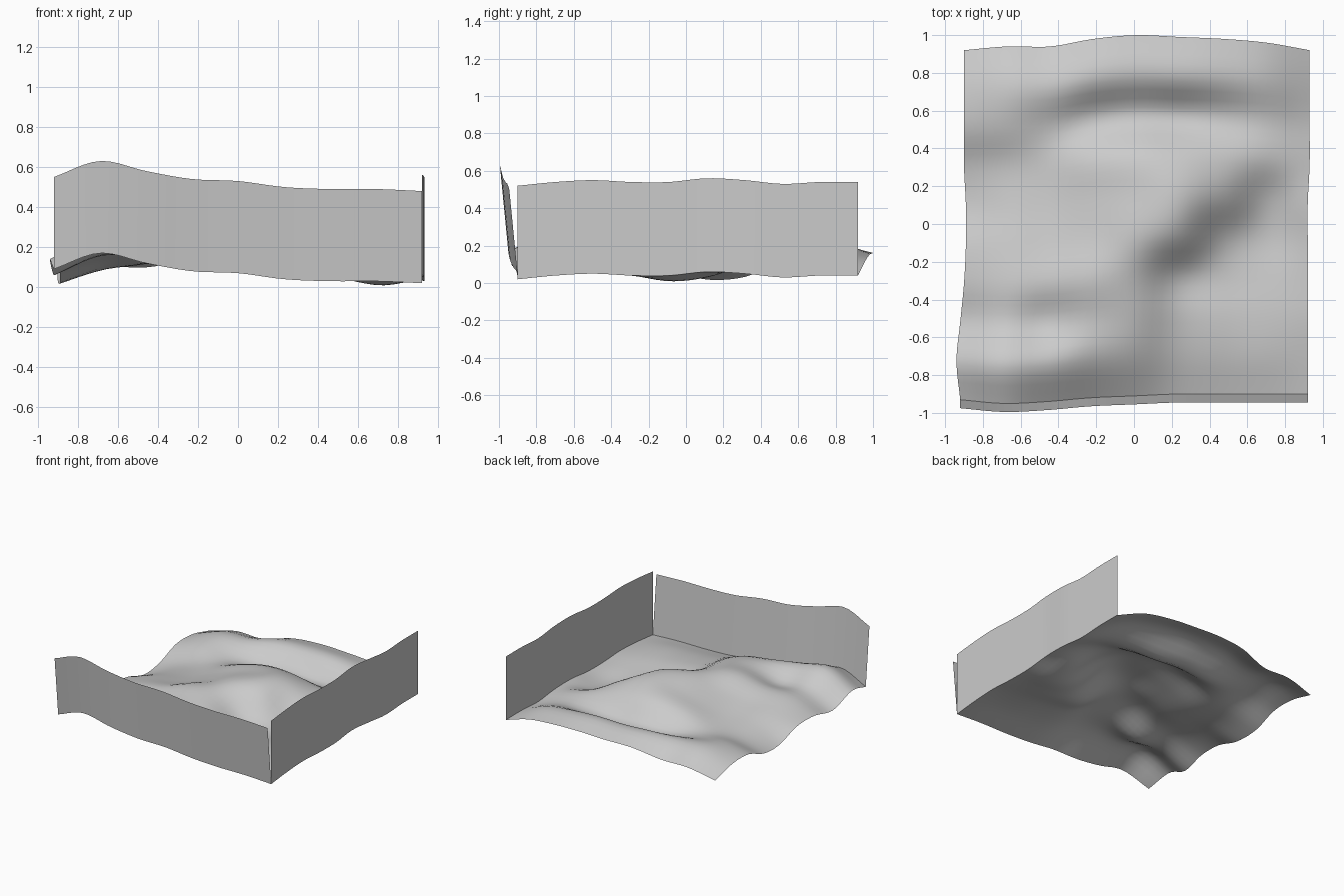
import bpy
import math
from mathutils import Vector

cube = bpy.data.objects.get("Cube")
if cube:
    bpy.data.objects.remove(cube, do_unlink=True)

COLS, ROWS = 38, 40

# Ground heights in hundredths, left to right, one row per step from front to back
HEIGHTS = [
    [9, 17, 12, 8, 7, 4, 3, 3, 2],
    [14, 25, 23, 21, 18, 10, 8, 7, 4],
    [6, 16, 15, 22, 22, 12, 9, 7, 5],
    [9, 17, 20, 26, 24, 11, 6, 4, 4],
    [8, 14, 16, 22, 28, 25, 8, 1, 4],
    [2, 10, 13, 20, 26, 28, 18, 4, 6],
    [3, 9, 12, 19, 23, 22, 17, 11, 5],
    [10, 15, 12, 9, 9, 8, 9, 9, 3],
    [10, 17, 18, 20, 20, 20, 18, 14, 4],
    [5, 10, 10, 15, 16, 16, 15, 12, 4],
]

# Wavy outline of the sheet, in hundredths
FRONT_Y = [-93, -95, -94, -92, -91, -90, -90, -90, -90]
BACK_Y = [92, 94, 94, 98, 100, 99, 98, 96, 92]
LEFT_X = [-92, -94, -92, -90, -89, -89, -90, -90, -90, -90]
RIGHT_X = [92, 92, 92, 92, 92, 92, 93, 93, 93, 93]


def spline(values, t):
    """Smooth curve through evenly spaced values, t from 0 to 1."""
    last = len(values) - 1
    i = min(int(t * last), last - 1)
    f = t * last - i
    b, c = values[i], values[i + 1]
    a = values[i - 1] if i > 0 else 2 * b - c
    d = values[i + 2] if i + 2 <= last else 2 * c - b
    return b + f / 2 * (c - a + f * (2 * a - 5 * b + 4 * c - d + f * (3 * (b - c) + d - a)))


def ground_point(u, v):
    left, right = spline(LEFT_X, v), spline(RIGHT_X, v)
    front, back = spline(FRONT_Y, u), spline(BACK_Y, u)
    z = spline([spline(row, u) for row in HEIGHTS], v)
    return Vector((left + (right - left) * u, front + (back - front) * v, max(z, 0))) / 100


def add_sheet(name, rows):
    """Join equal rows of points into a smooth sheet of quads."""
    n = len(rows[0])
    faces = [(j * n + i, j * n + i + 1, (j + 1) * n + i + 1, (j + 1) * n + i)
             for j in range(len(rows) - 1) for i in range(n - 1)]
    mesh = bpy.data.meshes.new(name)
    mesh.from_pydata([p for row in rows for p in row], [], faces)
    obj = bpy.data.objects.new(name, mesh)
    bpy.context.collection.objects.link(obj)
    bpy.ops.object.select_all(action='DESELECT')
    obj.select_set(True)
    bpy.context.view_layer.objects.active = obj
    bpy.ops.object.shade_smooth_by_angle(angle=math.radians(40))
    return obj


# Rolling ground
ground = [[ground_point(i / COLS, j / ROWS) for i in range(COLS + 1)]
          for j in range(ROWS + 1)]
add_sheet("rolling_ground", ground)

# Walls pulled up from the front and left edges of the ground
front_edge = ground[0]
add_sheet("front_wall", [front_edge, [p + Vector((0, -0.045, 0.46)) for p in front_edge]])
left_edge = [row[-1] for row in ground]
add_sheet("left_wall", [left_edge, [p + Vector((0, 0, 0.5)) for p in left_edge]])
